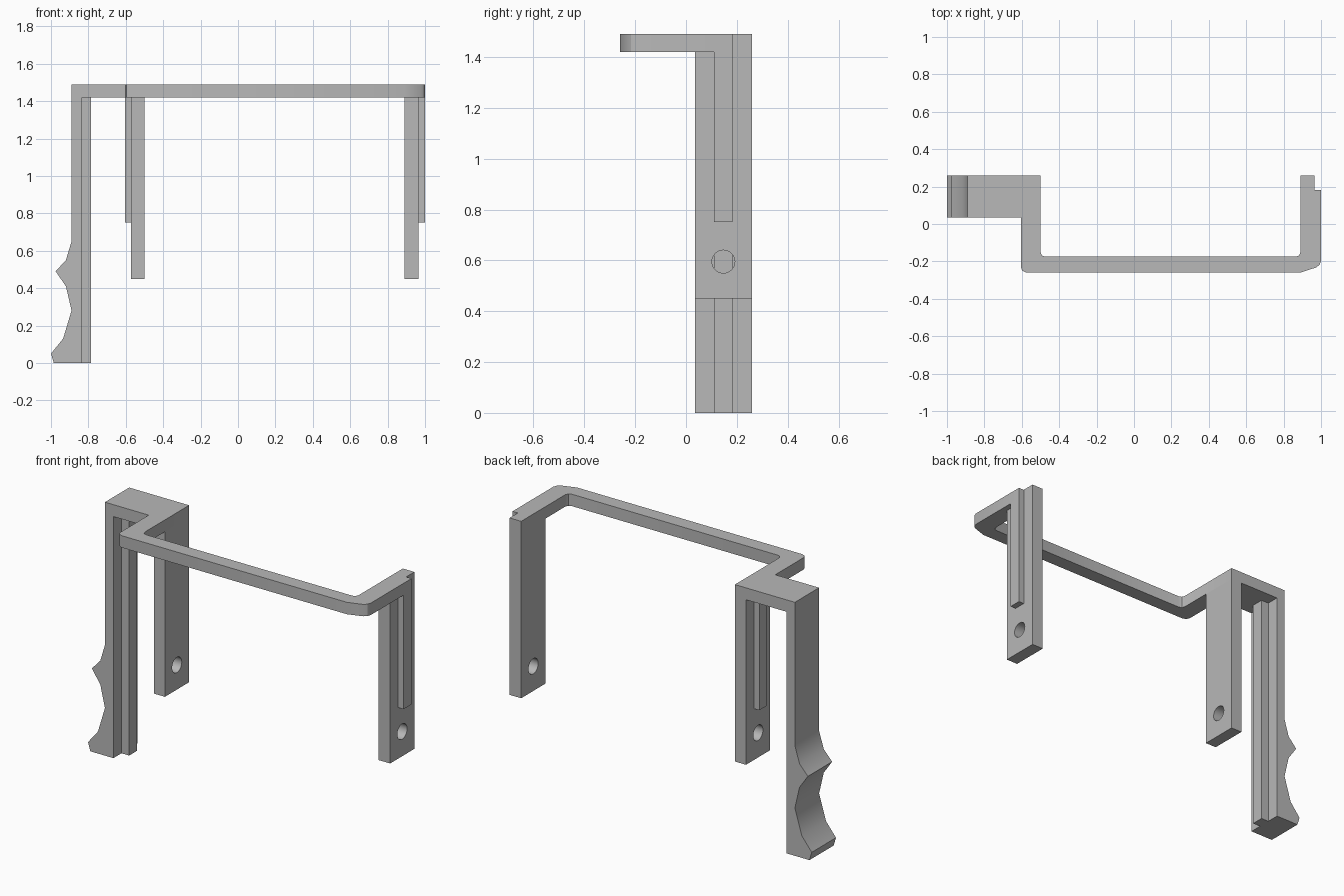
import bpy
import bmesh
import math
from mathutils import Matrix, Vector

cube = bpy.data.objects.get("Cube")
if cube:
    bpy.data.objects.remove(cube, do_unlink=True)

grey = bpy.data.materials.new("plain grey")
grey.use_nodes = True
colour = (0.48, 0.48, 0.48, 1)
grey.diffuse_color = colour
grey.node_tree.nodes["Principled BSDF"].inputs["Base Color"].default_value = colour

TOP, UNDER = 1.49, 1.42        # top frame heights
BACK, FRONT = 0.26, 0.035      # leg depth
RIB = (0.11, 0.183)            # rib depth


def prism(name, outline, axis, start, end):
    """Extrude a 2D outline along y (outline in x, z) or z (outline in x, y)."""
    bm = bmesh.new()
    place = {"y": lambda a, b: (a, start, b), "z": lambda a, b: (a, b, start)}[axis]
    face = bm.faces.new([bm.verts.new(place(a, b)) for a, b in outline])
    moved = bmesh.ops.extrude_face_region(bm, geom=[face])["geom"]
    step = Vector((0, end - start, 0) if axis == "y" else (0, 0, end - start))
    bmesh.ops.translate(bm, vec=step, verts=[v for v in moved if isinstance(v, bmesh.types.BMVert)])
    bmesh.ops.recalc_face_normals(bm, faces=bm.faces)
    mesh = bpy.data.meshes.new(name)
    bm.to_mesh(mesh)
    bm.free()
    mesh.materials.append(grey)
    obj = bpy.data.objects.new(name, mesh)
    bpy.context.collection.objects.link(obj)
    return obj


def box(name, x0, x1, y0, y1, z0, z1):
    return prism(name, [(x0, y0), (x1, y0), (x1, y1), (x0, y1)], "z", z0, z1)


def smooth(obj):
    bpy.ops.object.select_all(action="DESELECT")
    obj.select_set(True)
    bpy.context.view_layer.objects.active = obj
    bpy.ops.object.shade_smooth_by_angle(angle=math.radians(32))


def drill(obj, x):
    """Cut the round bolt hole through a leg."""
    bm = bmesh.new()
    turn = Matrix.Translation((x, 0.147, 0.595)) @ Matrix.Rotation(math.pi / 2, 4, "Y")
    bmesh.ops.create_cone(bm, cap_ends=True, segments=32, radius1=0.045,
                          radius2=0.045, depth=0.4, matrix=turn)
    mesh = bpy.data.meshes.new("hole_cutter")
    bm.to_mesh(mesh)
    bm.free()
    mesh.materials.append(grey)
    cutter = bpy.data.objects.new("hole_cutter", mesh)
    bpy.context.collection.objects.link(cutter)
    cutter.hide_render = True
    mod = obj.modifiers.new("bolt_hole", "BOOLEAN")
    mod.object = cutter
    mod.operation = "DIFFERENCE"
    mod.solver = "EXACT"
    bpy.context.view_layer.objects.active = obj
    bpy.ops.object.modifier_apply(modifier=mod.name)
    bpy.data.objects.remove(cutter, do_unlink=True)
    smooth(obj)


# Top frame: mounting plate, side arms and crossbar in one outline
frame = prism("top_frame", [
    (-0.89, BACK), (-0.89, FRONT), (-0.605, FRONT),
    (-0.605, -0.23), (-0.597, -0.25), (-0.575, -0.26),
    (0.89, -0.26), (0.975, -0.232), (0.993, -0.217), (1, -0.195),
    (1, RIB[1]), (0.965, RIB[1]), (0.965, BACK), (0.89, BACK),
    (0.89, -0.15), (0.883, -0.168), (0.865, -0.175),
    (-0.475, -0.175), (-0.493, -0.168), (-0.5, -0.15), (-0.5, BACK),
], "z", UNDER, TOP)
smooth(frame)

# Handle leg with finger grips on its outer side
handle = prism("handle_leg", [
    (-0.835, UNDER), (-0.89, UNDER), (-0.89, 0.65), (-0.92, 0.55),
    (-0.975, 0.49), (-0.92, 0.41), (-0.89, 0.28), (-0.935, 0.13),
    (-1, 0.05), (-0.985, 0), (-0.835, 0),
], "y", FRONT, BACK)
smooth(handle)
box("handle_rib", -0.835, -0.785, *RIB, 0, UNDER)

# Two drilled legs, each with a short rib on its right or left face
for name, x0, x1, r0, r1 in (("inner", -0.572, -0.5, -0.605, -0.572),
                             ("outer", 0.89, 0.965, 0.965, 1.0)):
    leg = box(name + "_leg", x0, x1, FRONT, BACK, 0.45, UNDER)
    drill(leg, (x0 + x1) / 2)
    box(name + "_rib", r0, r1, *RIB, 0.75, UNDER)
